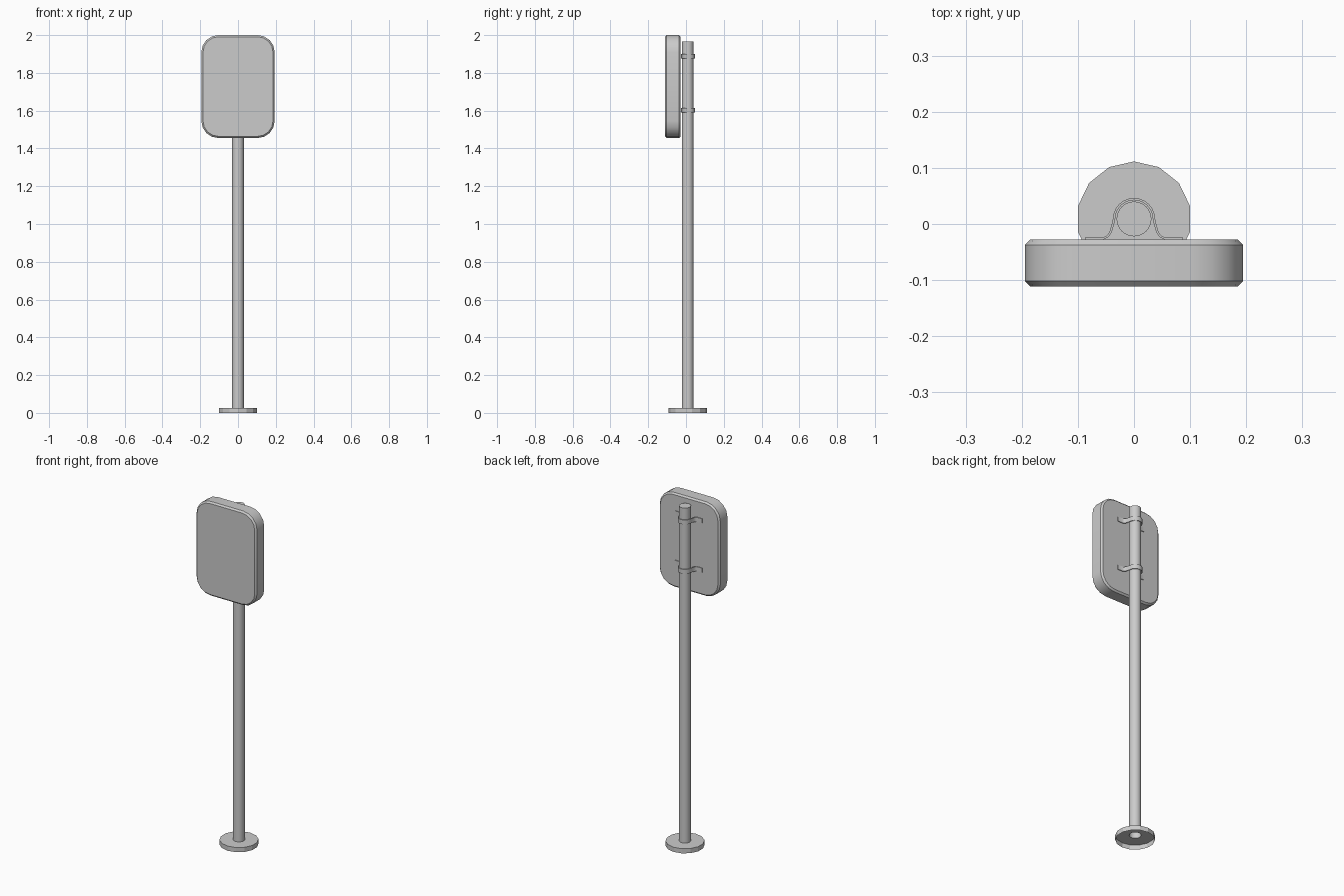
import bpy, bmesh
from math import sin, cos, pi, radians

if "Cube" in bpy.data.objects:
    bpy.data.objects.remove(bpy.data.objects["Cube"])

POLE_Y, POLE_R = 0.009, 0.031
BASE_H = 0.027


def make_object(name, bm, angle=None):
    bmesh.ops.recalc_face_normals(bm, faces=bm.faces)
    mesh = bpy.data.meshes.new(name)
    bm.to_mesh(mesh)
    bm.free()
    ob = bpy.data.objects.new(name, mesh)
    bpy.context.collection.objects.link(ob)
    if angle:
        bpy.ops.object.select_all(action='DESELECT')
        ob.select_set(True)
        bpy.context.view_layer.objects.active = ob
        bpy.ops.object.shade_smooth_by_angle(angle=radians(angle))
    return ob


def ring(bm, n, r, z):
    # first vertex points to the back (+y)
    return [bm.verts.new((r * sin(2 * pi * i / n), POLE_Y + r * cos(2 * pi * i / n), z))
            for i in range(n)]


def bridge(bm, a, b):
    n = len(a)
    for i in range(n):
        j = (i + 1) % n
        bm.faces.new((a[i], a[j], b[j], b[i]))


# Sign panel: rounded rectangle with a narrow chamfer front and back
def panel_loop(bm, y, inset):
    hw, z0, z1, r, seg = 0.194, 1.455, 2.0, 0.09, 4
    zc, hh = (z0 + z1) / 2, (z1 - z0) / 2
    loop = []
    for k, (sx, sz) in enumerate(((1, 1), (-1, 1), (-1, -1), (1, -1))):
        for i in range(seg + 1):
            a = pi / 2 * (k + i / seg)
            loop.append(bm.verts.new((sx * (hw - r) + (r - inset) * cos(a), y,
                                      zc + sz * (hh - r) + (r - inset) * sin(a))))
    return loop


bm = bmesh.new()
loops = [panel_loop(bm, y, d) for y, d in
         ((-0.111, 0.009), (-0.102, 0), (-0.037, 0), (-0.028, 0.009))]
for a, b in zip(loops, loops[1:]):
    bridge(bm, a, b)
bm.faces.new(loops[0])
bm.faces.new(loops[-1])
make_object("sign_panel", bm, 35)

# Pole: tube closed at the top, open at the bottom
bm = bmesh.new()
low, high = ring(bm, 32, POLE_R, BASE_H), ring(bm, 32, POLE_R, 1.967)
bridge(bm, low, high)
bm.faces.new(high)
make_object("pole", bm, 30)

# Base: fourteen-sided flange, hollow underneath
bm = bmesh.new()
bridge(bm, ring(bm, 14, 0.1025, 0), ring(bm, 14, 0.1025, BASE_H))
top = [e for e in bm.edges if all(v.co.z > 0.01 for v in e.verts)]
hole = ring(bm, 14, POLE_R, BASE_H)
outer = [v for v in bm.verts if v.co.z > 0.01 and v not in hole]
bridge(bm, outer, hole)
base = make_object("base_flange", bm)
# outward normals for the open shell
for p in base.data.polygons:
    out = p.normal.z if abs(p.normal.z) > 0.5 else \
        p.normal.x * p.center.x + p.normal.y * (p.center.y - POLE_Y)
    if out < 0:
        p.flip()

# Clamps: strap bent around the pole with flat feet on the panel
half = [(0.086, -0.0255), (0.054, -0.0255), (0.047, -0.022), (0.042, -0.015),
        (0.038, -0.002)]
arc = [(0.0355 * cos(pi * i / 12), POLE_Y + 0.0355 * sin(pi * i / 12)) for i in range(13)]
path = half + arc + [(-x, y) for x, y in reversed(half)]


def clamp(name, z, h=0.026, t=0.004):
    bm = bmesh.new()
    rows = []
    for i, (x, y) in enumerate(path):
        p, q = path[max(i - 1, 0)], path[min(i + 1, len(path) - 1)]
        dx, dy = q[0] - p[0], q[1] - p[1]
        d = (dx * dx + dy * dy) ** 0.5
        nx, ny = dy / d * t / 2, -dx / d * t / 2
        rows.append([bm.verts.new((x + s * nx, y + s * ny, z + u * h / 2))
                     for s, u in ((1, -1), (1, 1), (-1, 1), (-1, -1))])
    for a, b in zip(rows, rows[1:]):
        bridge(bm, a, b)
    bm.faces.new(rows[0])
    bm.faces.new(rows[-1])
    make_object(name, bm, 40)


clamp("upper_clamp", 1.888)
clamp("lower_clamp", 1.602)
